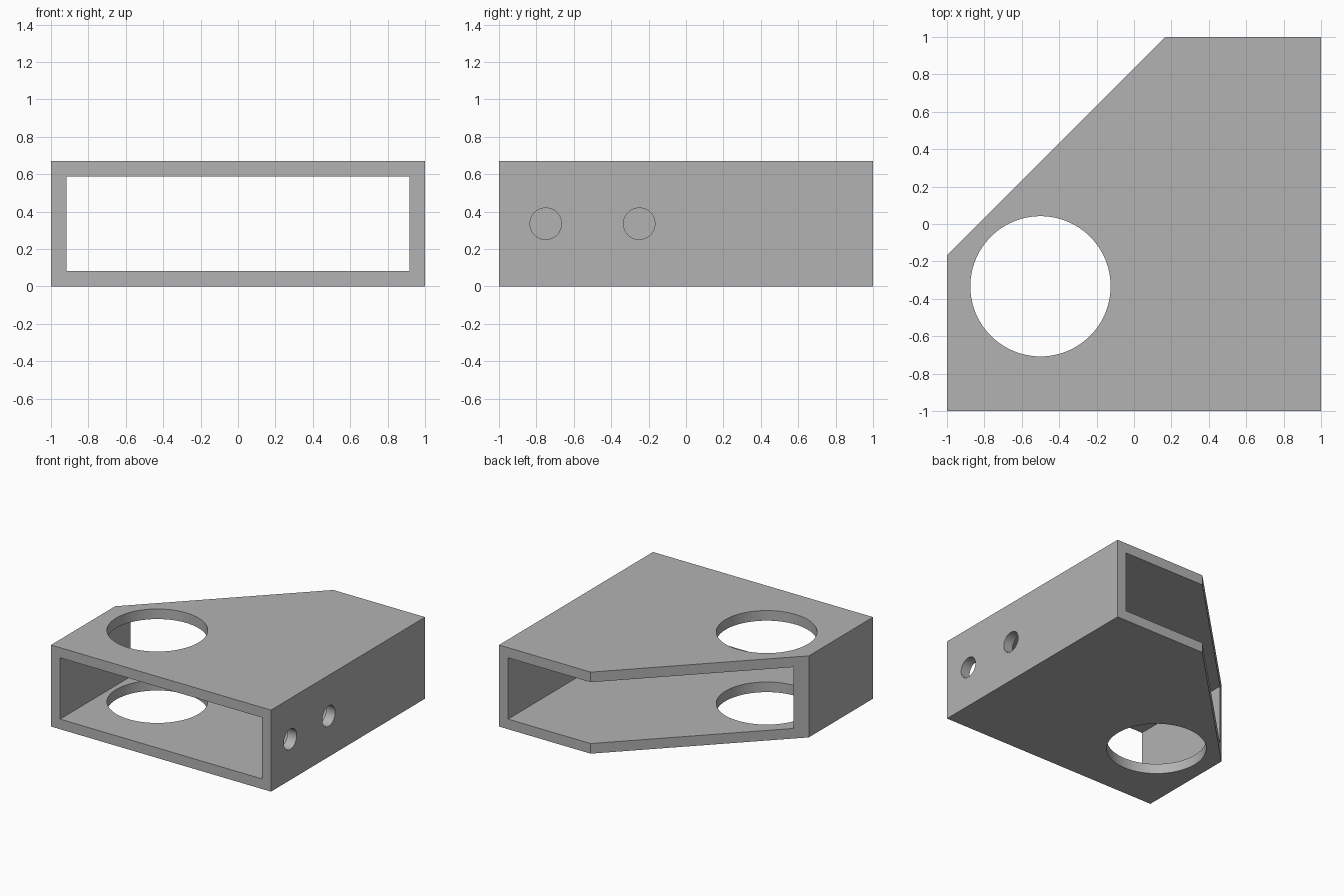
import bpy
import bmesh
from math import pi
from mathutils import Matrix

default = bpy.data.objects.get("Cube")
if default:
    bpy.data.objects.remove(default, do_unlink=True)

HEIGHT = 0.67
WALL = 0.083

grey = bpy.data.materials.new("plain grey")
grey.use_nodes = True
colour = (0.45, 0.45, 0.45, 1)
grey.diffuse_color = colour
grey.node_tree.nodes["Principled BSDF"].inputs["Base Color"].default_value = colour


def add_object(name, bm):
    bmesh.ops.recalc_face_normals(bm, faces=bm.faces)
    mesh = bpy.data.meshes.new(name)
    bm.to_mesh(mesh)
    bm.free()
    mesh.materials.append(grey)
    obj = bpy.data.objects.new(name, mesh)
    bpy.context.collection.objects.link(obj)
    return obj


def cylinder(name, centre, radius, depth, axis, sides):
    bm = bmesh.new()
    turn = Matrix.Rotation(pi / 2, 4, "Y") if axis == "X" else Matrix()
    bmesh.ops.create_cone(bm, cap_ends=True, segments=sides, radius1=radius,
                          radius2=radius, depth=depth,
                          matrix=Matrix.Translation(centre) @ turn)
    return add_object(name, bm)


# Solid block with one back corner cut off diagonally
outline = [(-1, -1), (1, -1), (1, 1), (0.167, 1), (-1, -0.167)]
bm = bmesh.new()
base = bm.faces.new([bm.verts.new((x, y, 0)) for x, y in outline])
top = bmesh.ops.extrude_face_region(bm, geom=[base])["geom"]
bmesh.ops.translate(bm, vec=(0, 0, HEIGHT),
                    verts=[v for v in top if isinstance(v, bmesh.types.BMVert)])
housing = add_object("tube_housing", bm)

# Rectangular passage from front to back
bm = bmesh.new()
bmesh.ops.create_cube(bm, size=1, matrix=Matrix.Translation((0, 0, HEIGHT / 2))
                      @ Matrix.Diagonal((2 - 2 * WALL, 3, HEIGHT - 2 * WALL, 1)))
cutters = [add_object("passage_cutter", bm)]

# Large round opening through the top and bottom plates
cutters.append(cylinder("large_hole_cutter", (-0.5, -0.333, HEIGHT / 2),
                        0.375, 1.2, "Z", 96))

# Two small holes through one side wall
for y in (-0.75, -0.25):
    cutters.append(cylinder("side_hole_cutter", (1, y, HEIGHT / 2),
                            0.084, 0.4, "X", 48))

# Cut the openings and discard the cutters
bpy.context.view_layer.objects.active = housing
housing.select_set(True)
for cutter in cutters:
    cut = housing.modifiers.new(cutter.name, "BOOLEAN")
    cut.operation = "DIFFERENCE"
    cut.solver = "EXACT"
    cut.object = cutter
    cutter.hide_render = True
    bpy.ops.object.modifier_apply(modifier=cut.name)
    bpy.data.objects.remove(cutter, do_unlink=True)

bpy.ops.object.shade_smooth_by_angle(angle=pi / 6)
